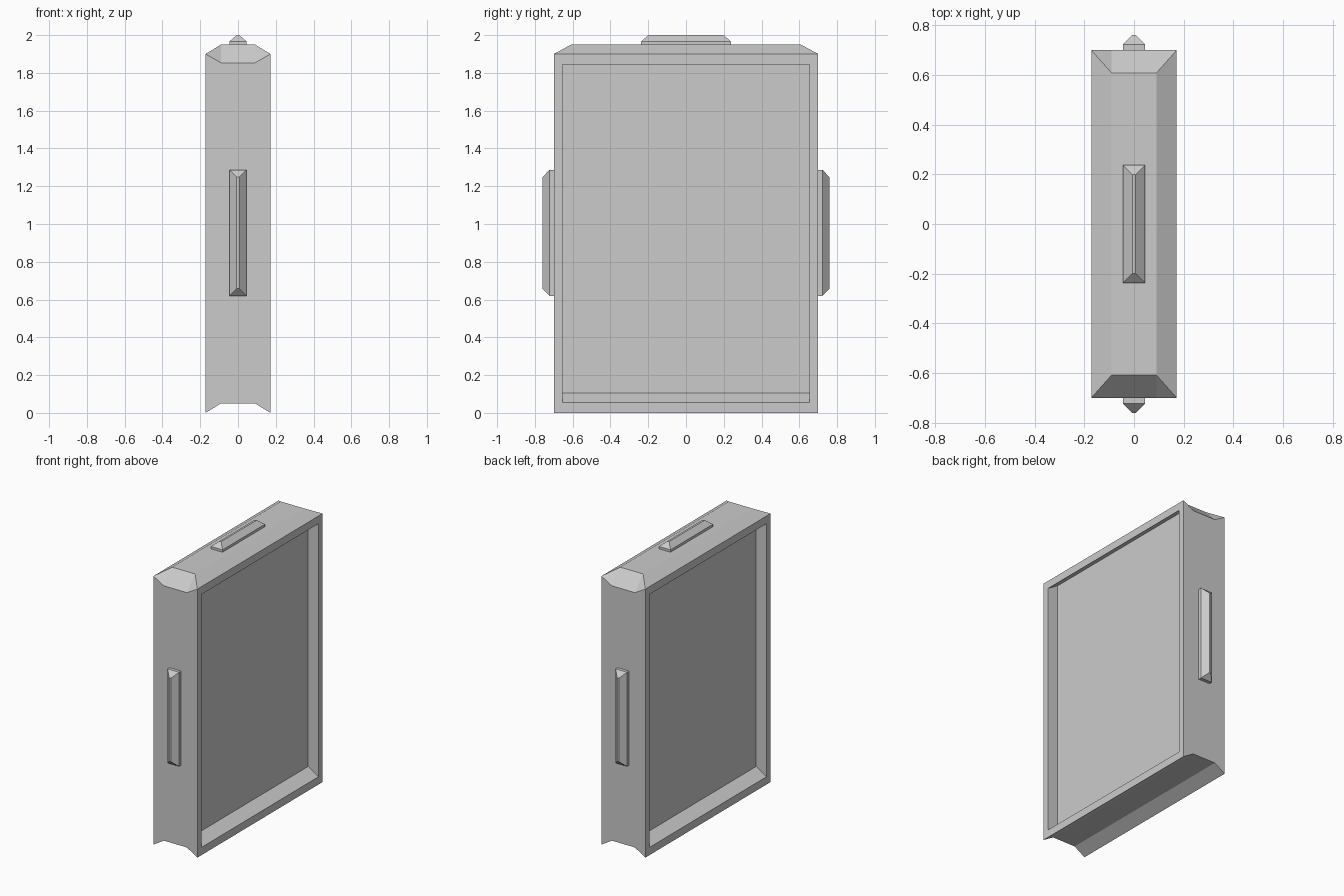
import bpy
import bmesh
from math import radians
from mathutils import Matrix

old = bpy.data.objects.get("Cube")
if old:
    bpy.data.objects.remove(old, do_unlink=True)

GREY = (0.6, 0.6, 0.6, 1)
mat = bpy.data.materials.new("light grey")
mat.use_nodes = True
mat.diffuse_color = GREY
mat.node_tree.nodes["Principled BSDF"].inputs["Base Color"].default_value = GREY

W, L, H = 0.172, 0.70, 1.90      # half width, half length, eave height
CORE, HIP = 0.09, 0.608          # half width of core and half length of the top flat
RISE, RAIL = 0.05, 0.045         # height of the stacking fold, end frame width


def finish(bm, name):
    bmesh.ops.remove_doubles(bm, verts=bm.verts, dist=0.0001)
    bmesh.ops.recalc_face_normals(bm, faces=bm.faces)
    mesh = bpy.data.meshes.new(name)
    bm.to_mesh(mesh)
    bm.free()
    mesh.materials.append(mat)
    obj = bpy.data.objects.new(name, mesh)
    bpy.context.collection.objects.link(obj)
    return obj


def face(bm, *points):
    bm.faces.new([bm.verts.new(p) for p in points])


def bridge(bm, a, b):
    for i in range(len(a)):
        j = (i + 1) % len(a)
        face(bm, a[i], a[j], b[j], b[i])


def side_ring(x, y, low, high):
    return [(x, -y, low), (x, y, low), (x, y, high), (x, -y, high)]


# Case body: recessed sides, hipped top and a matching groove underneath
bm = bmesh.new()
for s in (-1, 1):
    outer = side_ring(s * W, L, 0, H)
    rim = side_ring(s * W, L - RAIL, 0.055, H - 0.055)
    inner = side_ring(s * CORE, L - RAIL, 0.105, H - 0.005)
    bridge(bm, outer, rim)
    bridge(bm, rim, inner)
    face(bm, *inner)
    # sloping sides of the top and of the groove
    face(bm, outer[3], outer[2], (s * CORE, HIP, H + RISE), (s * CORE, -HIP, H + RISE))
    face(bm, outer[0], outer[1], (s * CORE, L, RISE), (s * CORE, -L, RISE))

for z, y in ((RISE, L), (H + RISE, HIP)):
    face(bm, (-CORE, -y, z), (CORE, -y, z), (CORE, y, z), (-CORE, y, z))

for e in (-1, 1):
    y, dip = e * L, H - 0.047
    face(bm, (-W, y, 0), (-CORE, y, RISE), (CORE, y, RISE), (W, y, 0),
         (W, y, H), (CORE, y, dip), (-CORE, y, dip), (-W, y, H))
    # faceted bevel at each end of the top
    top = e * HIP
    face(bm, (-CORE, y, dip), (CORE, y, dip), (CORE, top, H + RISE), (-CORE, top, H + RISE))
    for s in (-1, 1):
        face(bm, (s * W, y, H), (s * CORE, y, dip), (s * CORE, top, H + RISE))
finish(bm, "case_body")


# Handles: a low plinth tapering to a narrow ridge
def handle(name, half_length, plinth, peak, matrix):
    bm = bmesh.new()
    rings = []
    for x, y, z in ((0.045, half_length, -0.005), (0.045, half_length, plinth),
                    (0.007, half_length - 0.038, peak)):
        rings.append([(-x, -y, z), (x, -y, z), (x, y, z), (-x, y, z)])
    bridge(bm, rings[0], rings[1])
    bridge(bm, rings[1], rings[2])
    face(bm, *rings[0])
    face(bm, *rings[2])
    bm.transform(matrix)
    finish(bm, name)


handle("top_handle", 0.237, 0.017, 0.05, Matrix.Translation((0, 0, H + RISE)))
for name, e in (("front_handle", -1), ("back_handle", 1)):
    turn = Matrix.Rotation(radians(-90 * e), 4, "X")
    handle(name, 0.333, 0.023, 0.06, Matrix.Translation((0, e * L, 0.953)) @ turn)
